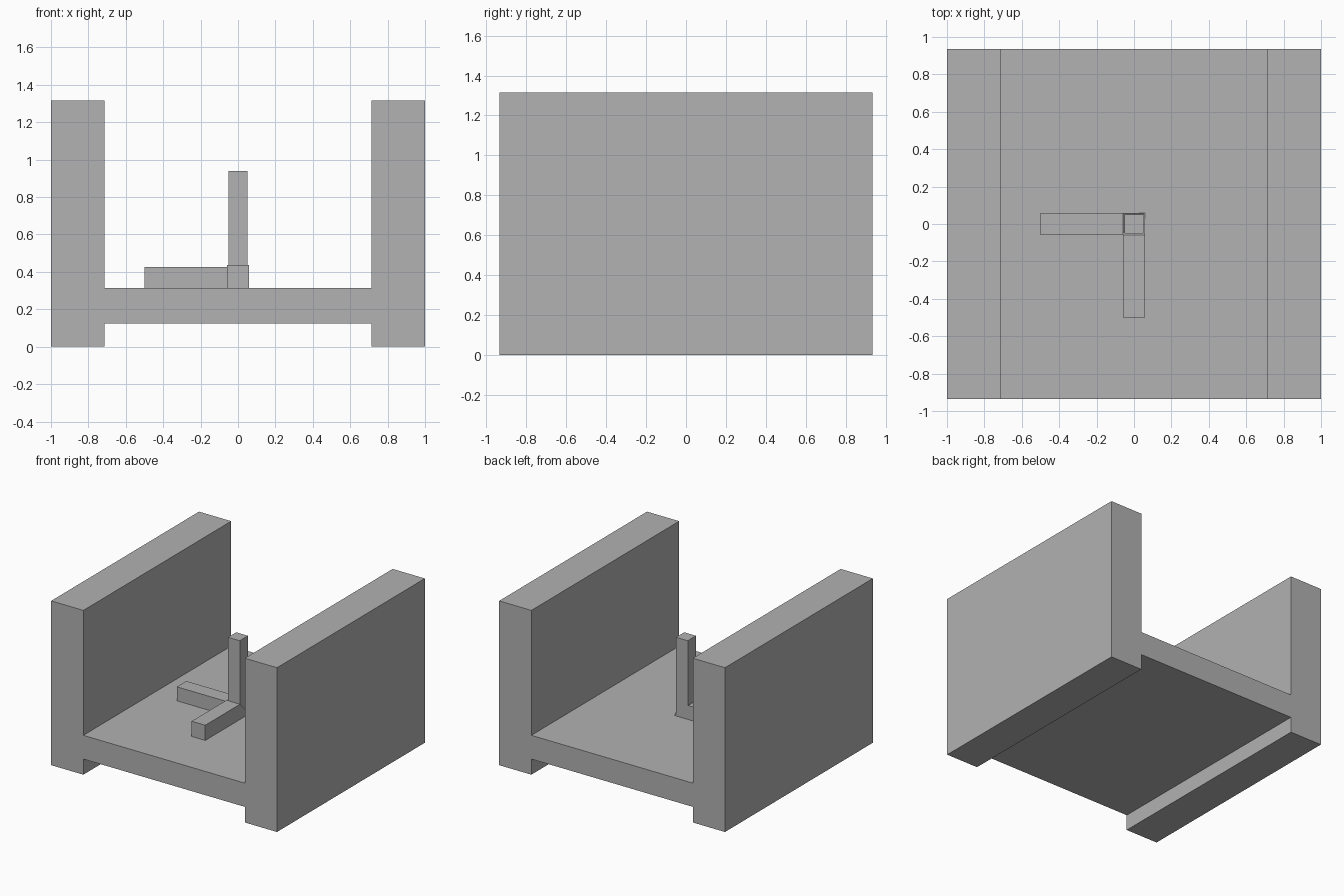
import bpy, bmesh
from mathutils import Vector

cube = bpy.data.objects.get("Cube")
if cube:
    bpy.data.objects.remove(cube, do_unlink=True)

grey = bpy.data.materials.new("plain_grey")
grey.use_nodes = True
colour = (0.445, 0.445, 0.445, 1)
grey.diffuse_color = colour
grey.node_tree.nodes["Principled BSDF"].inputs["Base Color"].default_value = colour


def prism(name, profile, sweep):
    """Extrude a closed profile of 3D points along a sweep vector."""
    bm = bmesh.new()
    face = bm.faces.new([bm.verts.new(p) for p in profile])
    extruded = bmesh.ops.extrude_face_region(bm, geom=[face], use_keep_orig=True)["geom"]
    verts = [g for g in extruded if isinstance(g, bmesh.types.BMVert)]
    bmesh.ops.translate(bm, verts=verts, vec=Vector(sweep))
    bmesh.ops.recalc_face_normals(bm, faces=bm.faces)
    mesh = bpy.data.meshes.new(name)
    bm.to_mesh(mesh)
    bm.free()
    mesh.materials.append(grey)
    obj = bpy.data.objects.new(name, mesh)
    bpy.context.collection.objects.link(obj)
    return obj


# H-shaped channel: two walls joined by a raised floor
depth, inner, floor_low, floor_top, height = 0.935, 0.715, 0.125, 0.315, 1.315
right_half = [(inner, floor_low), (inner, 0), (1, 0),
              (1, height), (inner, height), (inner, floor_top)]
outline = right_half + [(-x, z) for x, z in reversed(right_half)]
prism("channel_frame", [(x, -depth, z) for x, z in outline], (0, 2 * depth, 0))


# Two floor bars meeting at the centre, each with a mitred inner end
def bar_profile(top):
    return [(-0.5, floor_top), (0.06, floor_top), (-0.06, top), (-0.5, top)]


prism("side_bar", [(a, -0.06, z) for a, z in bar_profile(0.427)], (0, 0.12, 0))
prism("front_bar", [(-0.06, a, z) for a, z in bar_profile(0.437)], (0.12, 0, 0))

# Upright post where the bars meet
w = 0.052
prism("upright_post", [(-w, -w, floor_top), (w, -w, floor_top),
                       (w, w, floor_top), (-w, w, floor_top)], (0, 0, 0.625))
